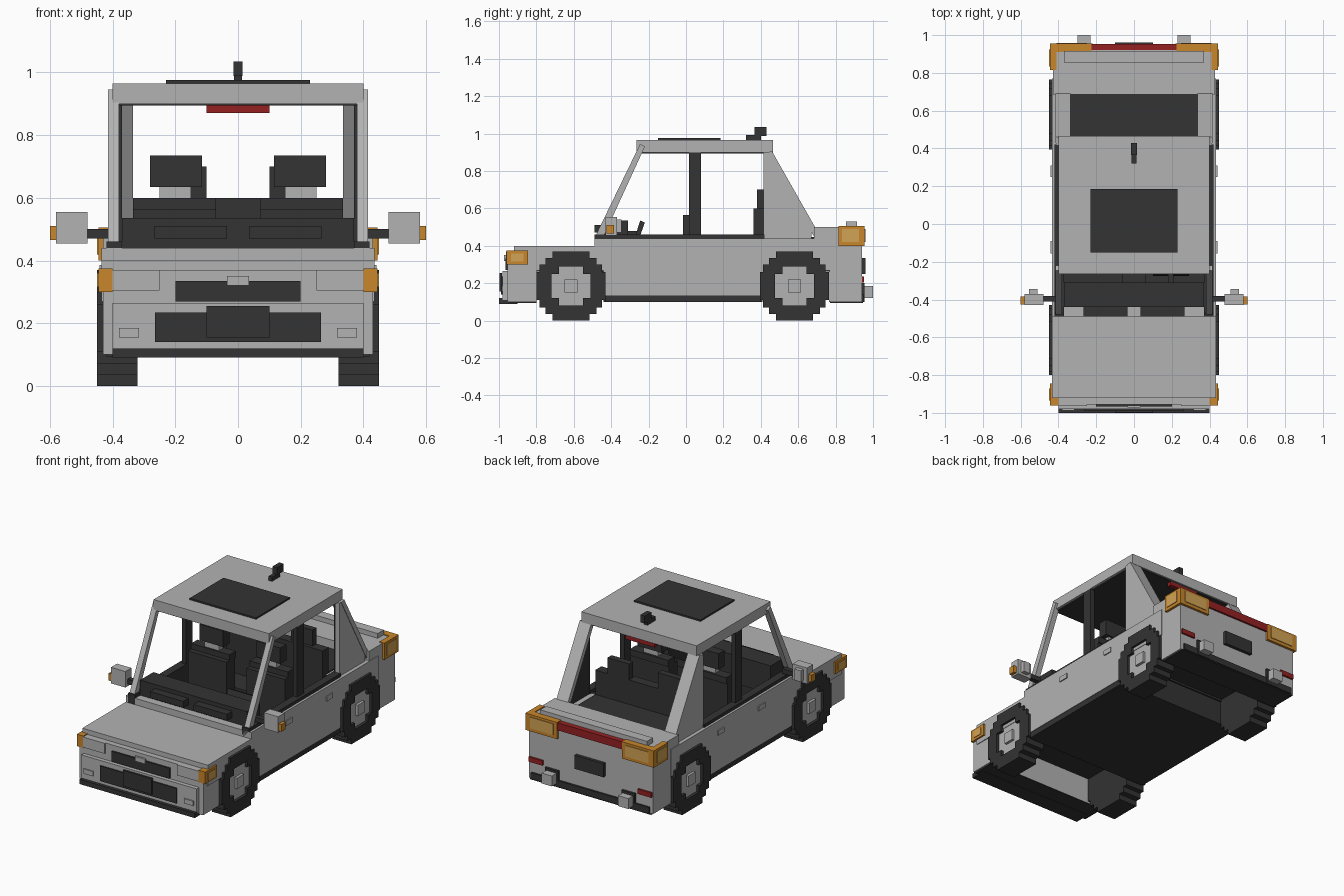
import bpy, bmesh

if "Cube" in bpy.data.objects:
    bpy.data.objects.remove(bpy.data.objects["Cube"], do_unlink=True)


def material(name, rgb):
    m = bpy.data.materials.new(name)
    m.use_nodes = True
    m.diffuse_color = (*rgb, 1)
    bsdf = next(n for n in m.node_tree.nodes if n.type == 'BSDF_PRINCIPLED')
    bsdf.inputs["Base Color"].default_value = (*rgb, 1)
    bsdf.inputs["Roughness"].default_value = 0.8
    return m


GREY = material("light grey paint", (0.45, 0.45, 0.45))
DARK = material("dark trim", (0.033, 0.033, 0.033))
ORANGE = material("orange lamp", (0.58, 0.24, 0.025))
AMBER = material("amber lens", (0.65, 0.37, 0.09))
RED = material("red lamp", (0.3, 0.015, 0.015))


def prism(name, outline, x, mat, mirror=False):
    """Extrude a (y, z) outline between two x positions, optionally mirrored."""
    bm = bmesh.new()
    a, b = [[bm.verts.new((px, y, z)) for y, z in outline] for px in x]
    bm.faces.new(a)
    bm.faces.new(b)
    for i in range(len(a)):
        j = (i + 1) % len(a)
        bm.faces.new((a[i], a[j], b[j], b[i]))
    bmesh.ops.recalc_face_normals(bm, faces=bm.faces)
    me = bpy.data.meshes.new(name)
    bm.to_mesh(me)
    bm.free()
    me.materials.append(mat)
    ob = bpy.data.objects.new(name, me)
    bpy.context.collection.objects.link(ob)
    if mirror:
        ob.modifiers.new("Mirror", 'MIRROR').use_mirror_merge = False
    return ob


def box(name, x, y, z, mat):
    """Box from ranges; a single x number means centred from -x to x."""
    if not isinstance(x, tuple):
        x = (-x, x)
    prism(name, [(y[0], z[0]), (y[1], z[0]), (y[1], z[1]), (y[0], z[1])], x, mat)


def pair(name, x, y, z, mat):
    prism(name, [(y[0], z[0]), (y[1], z[0]), (y[1], z[1]), (y[0], z[1])], x, mat, True)


def stepped_half(steps):
    """Upper half of a stepped disc, from +y round to -y."""
    pts, low = [], 0
    for w, h in steps:
        pts += [(w, low), (w, h)]
        low = h
    return pts + [(-w, h) for w, h in reversed(pts)]


# Wheels: solid core, raised stepped tyre ring and square hub cap
tyre = stepped_half([(.185, .075), (.167, .115), (.137, .15), (.10, .185)])
rim = stepped_half([(.105, .065), (.065, .105)])


def full(half):
    return half + [(-y, -z) for y, z in half[1:-1]]


def wheel(name, cy, cz=.185):
    def at(pts, s=1):
        return [(cy + y, cz + s * z) for y, z in pts]
    outer = stepped_half([(.185, .075), (.167, .115), (.137, .15), (.10, .185)])
    whole = outer + [(-y, -z) for y, z in outer[1:-1]]
    prism(name + "_tyre", at(whole), (.32, .425), DARK, True)
    for label, s in (("upper", 1), ("lower", -1)):
        prism(f"{name}_tyre_{label}_ring", at(outer + rim[::-1], s), (.425, .45), DARK, True)
    prism(name + "_rim", at(full(rim)), (.42, .432), GREY, True)
    pair(name + "_hub", (.43, .448), (cy - .034, cy + .034), (cz - .034, cz + .034), GREY)


wheel("front_wheel", -.615)
wheel("rear_wheel", .58)

# Front body
box("nose", .43, (-.955, -.80), (.10, .37), GREY)
box("hood", .435, (-.92, -.43), (.27, .40), GREY)
box("cowl", .435, (-.49, -.43), (.38, .44), GREY)
box("front_well_roof", .43, (-.80, -.43), (.262, .27), DARK)
box("front_bumper", .40, (-.98, -.955), (.11, .265), GREY)
box("front_lip", .40, (-1.0, -.90), (.09, .12), DARK)
box("nose_underside", .42, (-.95, -.80), (.094, .10), DARK)
box("grille", .20, (-.965, -.95), (.27, .335), DARK)
box("grille_block", .035, (-.972, -.96), (.32, .35), GREY)
pair("headlight", (.25, .40), (-.963, -.95), (.305, .37), GREY)
box("lower_intake", .265, (-.988, -.975), (.14, .235), DARK)
box("front_plate", .10, (-.997, -.985), (.155, .255), DARK)
pair("fog_lamp", (.315, .38), (-.987, -.975), (.155, .185), GREY)
pair("front_indicator", (.40, .445), (-.96, -.845), (.30, .375), ORANGE)
pair("front_indicator_lens", (.44, .449), (-.935, -.87), (.315, .36), AMBER)

# Cabin tub
box("floor", .42, (-.44, .40), (.10, .13), DARK)
box("firewall", .42, (-.44, -.41), (.10, .45), DARK)
pair("door_panel", (.415, .435), (-.44, .42), (.135, .44), GREY)
pair("door_lining", (.37, .42), (-.49, .42), (.135, .46), DARK)
pair("rocker", (.40, .432), (-.43, .40), (.10, .137), DARK)
for label, y in (("front", (-.155, -.09)), ("rear", (.25, .31))):
    pair(label + "_door_handle", (.43, .442), y, (.355, .385), GREY)

# Rear body
box("rear_quarters", .435, (.39, .77), (.27, .44), GREY)
box("rear_well_roof", .43, (.40, .77), (.262, .27), DARK)
box("rear_well_wall", .42, (.38, .41), (.10, .44), DARK)
box("tail", .43, (.765, .94), (.10, .44), GREY)
box("trunk", .43, (.685, .94), (.42, .50), GREY)
box("trunk_lip", .37, (.855, .915), (.50, .53), GREY)
box("parcel_shelf", .335, (.40, .69), (.43, .447), DARK)
box("tail_underside", .42, (.77, .945), (.094, .10), DARK)
box("rear_valance", .41, (.93, .952), (.10, .14), DARK)
box("rear_plate", .10, (.935, .96), (.25, .335), DARK)
pair("rear_bumper_block", (.23, .30), (.93, 1.0), (.12, .185), GREY)
pair("rear_bumper_mount", (.22, .31), (.93, .955), (.10, .20), DARK)
pair("rear_reflector", (.33, .425), (.935, .952), (.205, .235), RED)

# Tail lamps wrap round the corners, joined by a red strip
pair("tail_lamp_side", (.41, .445), (.815, .955), (.40, .505), ORANGE)
pair("tail_lamp_back", (.225, .44), (.91, .955), (.40, .505), ORANGE)
pair("tail_lamp_side_lens", (.44, .449), (.835, .925), (.42, .49), AMBER)
pair("tail_lamp_back_lens", (.25, .41), (.95, .959), (.42, .49), AMBER)
box("tail_strip", .225, (.92, .952), (.455, .502), RED)

# Roof and pillars
box("roof", .40, (-.265, .465), (.90, .965), GREY)
box("headliner", .385, (-.255, .455), (.894, .902), DARK)
box("sunroof", .23, (-.15, .185), (.96, .975), DARK)
box("antenna_foot", .012, (.32, .40), (.965, .992), DARK)
box("antenna", .015, (.365, .43), (.988, 1.035), DARK)
box("high_brake_lamp", .10, (.425, .455), (.87, .90), RED)
prism("windscreen_pillar", [(-.49, .44), (-.445, .44), (-.22, .93), (-.245, .945)],
      (.38, .415), GREY, True)
pair("door_pillar", (.37, .40), (.015, .08), (.45, .90), DARK)
quarter = [(.415, .44), (.415, .90), (.45, .90), (.67, .50), (.67, .44)]
prism("quarter_panel", quarter, (.385, .412), GREY, True)
prism("quarter_lining", quarter, (.375, .386), DARK, True)
prism("rear_pillar", [(.43, .90), (.46, .905), (.69, .50), (.69, .44), (.655, .50)],
      (.335, .415), GREY, True)

# Door mirrors
pair("mirror_arm", (.40, .49), (-.41, -.38), (.47, .50), DARK)
pair("mirror_housing", (.48, .58), (-.43, -.37), (.455, .555), GREY)
pair("mirror_back", (.51, .555), (-.37, -.345), (.47, .54), GREY)
pair("mirror_indicator", (.58, .60), (-.425, -.385), (.465, .51), ORANGE)

# Dashboard and steering wheel
box("dashboard", .37, (-.44, -.31), (.36, .535), DARK)
pair("windscreen_vent", (.035, .267), (-.49, -.44), (.47, .51), DARK)
prism("steering_wheel", [(-.275, .44), (-.25, .44), (-.22, .525), (-.245, .535)],
      (.10, .29), DARK)
box("steering_column", (.18, .21), (-.32, -.25), (.45, .48), DARK)
box("centre_console", .06, (-.32, .06), (.13, .30), DARK)

# Seats
pair("front_cushion", (.08, .335), (-.20, .07), (.13, .29), DARK)
pair("front_backrest", (.07, .335), (-.015, .07), (.25, .565), DARK)
pair("front_shoulder", (.07, .335), (.015, .078), (.56, .60), DARK)
pair("front_headrest_post", (.15, .25), (.025, .065), (.60, .64), GREY)
pair("front_headrest", (.115, .28), (.018, .078), (.635, .735), DARK)
box("rear_cushion", .36, (.20, .40), (.13, .30), DARK)
box("rear_backrest", .335, (.36, .42), (.25, .60), DARK)
pair("rear_headrest", (.10, .25), (.38, .42), (.60, .70), DARK)
